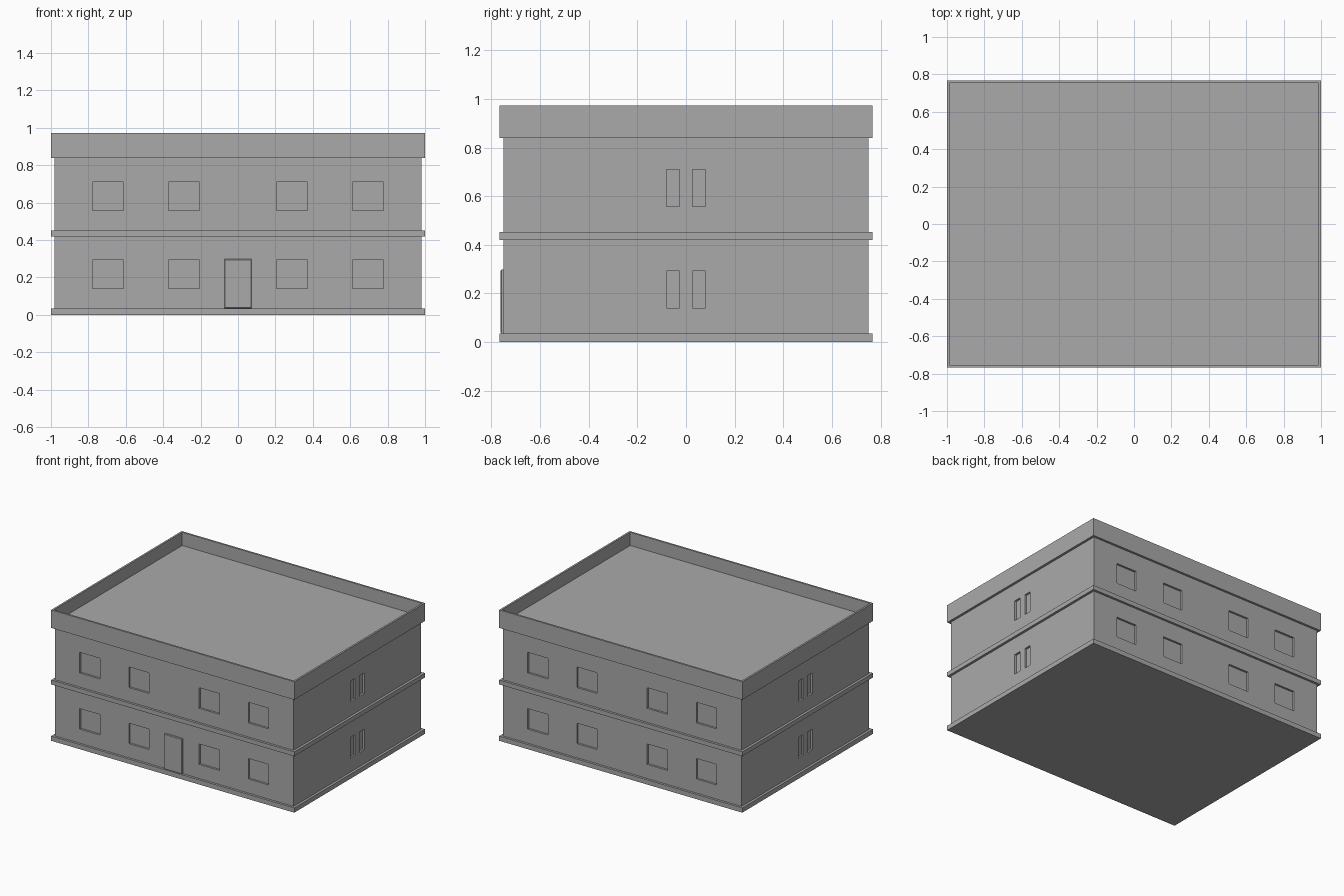
import bpy
import bmesh
from mathutils import Matrix, Vector

if "Cube" in bpy.data.objects:
    bpy.data.objects.remove(bpy.data.objects["Cube"], do_unlink=True)

HALF_X, HALF_Y = 1.0, 0.767      # slab outline
WALL_X, WALL_Y = 0.982, 0.75     # wall outline
RECESS = 0.015                   # window depth
TOP, EAVES, DECK = 0.973, 0.839, 0.875

concrete = bpy.data.materials.new("concrete_grey")
concrete.use_nodes = True
grey = (0.4, 0.4, 0.4, 1)
concrete.diffuse_color = grey
concrete.node_tree.nodes["Principled BSDF"].inputs["Base Color"].default_value = grey


def add_box(bm, low, high):
    low, high = Vector(low), Vector(high)
    place = Matrix.Translation((low + high) / 2) @ Matrix.Diagonal((high - low).to_4d())
    return bmesh.ops.create_cube(bm, size=1, matrix=place)["verts"]


def make_object(name, bm):
    bmesh.ops.recalc_face_normals(bm, faces=bm.faces)
    mesh = bpy.data.meshes.new(name)
    bm.to_mesh(mesh)
    bm.free()
    mesh.materials.append(concrete)
    obj = bpy.data.objects.new(name, mesh)
    bpy.context.collection.objects.link(obj)
    return obj


def block(name, x, y, bottom, top):
    bm = bmesh.new()
    add_box(bm, (-x, -y, bottom), (x, y, top))
    return make_object(name, bm)


def cut(target, cutter):
    """Carve the cutter out of the target, then discard it."""
    cutter.hide_render = True
    mod = target.modifiers.new("openings", "BOOLEAN")
    mod.operation, mod.solver, mod.object = "DIFFERENCE", "EXACT", cutter
    graph = bpy.context.evaluated_depsgraph_get()
    carved = bpy.data.meshes.new_from_object(target.evaluated_get(graph))
    target.modifiers.clear()
    target.data = carved
    bpy.data.objects.remove(cutter, do_unlink=True)


def window_cutters(sill, head):
    bm = bmesh.new()
    for side in (-1, 1):
        # Wide windows on the front and back
        for x in (-0.694, -0.289, 0.289, 0.694):
            y = side * WALL_Y
            add_box(bm, (x - 0.083, y - RECESS, sill), (x + 0.083, y + RECESS, head))
        # Narrow window pairs on the two ends
        for y in (-0.054, 0.054):
            x = side * WALL_X
            add_box(bm, (x - RECESS, y - 0.027, sill), (x + RECESS, y + 0.027, head))
    return make_object("window_cutters", bm)


# Floor slabs
block("base_slab", HALF_X, HALF_Y, 0, 0.035)
block("middle_slab", HALF_X, HALF_Y, 0.419, 0.452)

# Walls with recessed windows
lower = block("lower_walls", WALL_X, WALL_Y, 0.035, 0.419)
cut(lower, window_cutters(0.14, 0.292))
upper = block("upper_walls", WALL_X, WALL_Y, 0.452, EAVES)
cut(upper, window_cutters(0.557, 0.71))

# Roof slab with its sunken deck inside the parapet
bm = bmesh.new()
add_box(bm, (-HALF_X, -HALF_Y, EAVES), (HALF_X, HALF_Y, TOP))
bm.normal_update()
lid = max(bm.faces, key=lambda f: f.normal.z)
bmesh.ops.inset_region(bm, faces=[lid], thickness=0.02)
sunken = bmesh.ops.extrude_discrete_faces(bm, faces=[lid])["faces"][0]
for v in sunken.verts:
    v.co.z = DECK
make_object("roof_and_parapet", bm)

# Door slab with softened front edges
bm = bmesh.new()
add_box(bm, (-0.073, -0.762, 0.035), (0.073, -WALL_Y, 0.298))
front = [e for e in bm.edges if all(v.co.y < -0.76 for v in e.verts)]
bmesh.ops.bevel(bm, geom=front, offset=0.004, segments=1, affect="EDGES")
make_object("front_door", bm)
